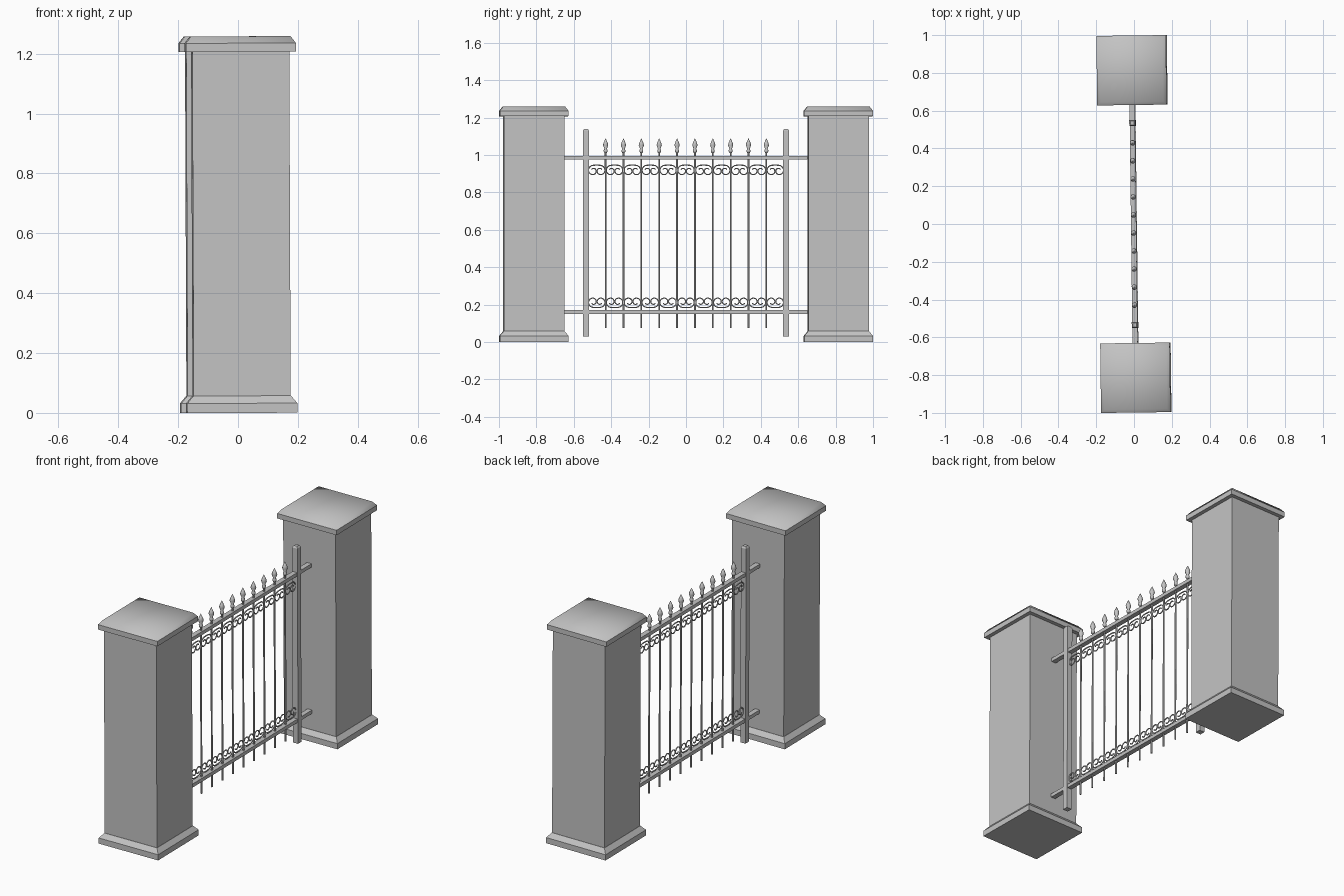
import bpy, bmesh, math
from mathutils import Matrix, Vector

cube = bpy.data.objects.get("Cube")
if cube:
    bpy.data.objects.remove(cube, do_unlink=True)

# One plain stone and iron grey
grey = bpy.data.materials.new("plain_grey")
grey.use_nodes = True
colour = (0.55, 0.55, 0.55, 1)
grey.diffuse_color = colour
grey.node_tree.nodes["Principled BSDF"].inputs["Base Color"].default_value = colour

# The whole fence stands very slightly turned and leaning
LEAN = (Matrix.Translation((0.002, 0, 0)) @ Matrix.Rotation(0.0125, 4, "Z")
        @ Matrix.Rotation(-0.004, 4, "Y"))


def finish(name, bm):
    bmesh.ops.recalc_face_normals(bm, faces=bm.faces)
    mesh = bpy.data.meshes.new(name)
    bm.to_mesh(mesh)
    bm.free()
    mesh.materials.append(grey)
    obj = bpy.data.objects.new(name, mesh)
    obj.matrix_world = LEAN
    bpy.context.collection.objects.link(obj)
    return obj


def loft(bm, profile, sides, y, smooth_above=None):
    """Stack rings of (half width, z); four sides make a square column."""
    grow = math.sqrt(2) if sides == 4 else 1
    rings = []
    for r, z in profile:
        ring = []
        for i in range(sides):
            a = math.tau * (i + 0.5) / sides
            ring.append(bm.verts.new((r * grow * math.cos(a), y + r * grow * math.sin(a), z)))
        rings.append(ring)
    faces = [bm.faces.new(rings[0]), bm.faces.new(rings[-1])]
    for low, high in zip(rings, rings[1:]):
        for i in range(sides):
            j = (i + 1) % sides
            faces.append(bm.faces.new((low[i], low[j], high[j], high[i])))
    if smooth_above is not None:
        for f in faces:
            f.smooth = f.calc_center_median().z > smooth_above


def box(bm, centre, size):
    bmesh.ops.create_cube(bm, size=1,
                          matrix=Matrix.Translation(centre) @ Matrix.Diagonal((*size, 1)))


# Pillars with plinth and chamfered cap, and the end posts beside them
for side, label in ((-1, "front"), (1, "back")):
    parts = {
        "plinth": [(0.184, 0), (0.184, 0.032), (0.163, 0.057)],
        "shaft": [(0.162, 0.05), (0.162, 1.21)],
        "cap": [(0.184, 1.207), (0.184, 1.235), (0.166, 1.258)],
    }
    for part, profile in parts.items():
        bm = bmesh.new()
        loft(bm, profile, 4, side * 0.814, 1.24 if part == "cap" else None)
        finish(f"{label}_pillar_{part}", bm)
    bm = bmesh.new()
    loft(bm, [(0.016, 0.03), (0.016, 1.13), (0.01, 1.14)], 4, side * 0.535)
    finish(f"{label}_post", bm)

# Rails
for label, z in (("lower", 0.16), ("upper", 0.985)):
    bm = bmesh.new()
    box(bm, (0, 0, z), (0.028, 1.3, 0.02))
    finish(f"{label}_rail", bm)

# Pickets with spear finials
PITCH = 0.0955
rods, spears = bmesh.new(), bmesh.new()
for i in range(10):
    y = (i - 4.5) * PITCH
    loft(rods, [(0.005, 0.075), (0.005, 1.03)], 8, y)
    loft(spears, [(0.006, 1.01), (0.011, 1.018), (0.011, 1.026), (0.007, 1.032),
                  (0.015, 1.052), (0.012, 1.064), (0.001, 1.088)], 8, y, 0)
finish("pickets", rods)
finish("spear_finials", spears)


def scroll_points():
    """Right half of an arch ending in a spiral, then mirrored."""
    half = [Vector((0, 0, 0.03))]
    steps = 22
    for i in range(steps + 1):
        t = i / steps
        a = math.pi / 2 - t * 1.15 * math.tau
        r = 0.029 - 0.019 * t
        half.append(Vector((0, 0.019 + r * math.cos(a), r * math.sin(a))))
    return [Vector((0, -p.y, p.z)) for p in reversed(half[1:])] + half


# Rows of scrolls under the upper rail and over the lower rail
for label, z, flip in (("upper", 0.916, 1), ("lower", 0.214, -1)):
    curve = bpy.data.curves.new(f"{label}_scrolls", "CURVE")
    curve.dimensions = "3D"
    curve.bevel_depth = 0.0035
    curve.bevel_resolution = 1
    curve.use_fill_caps = True
    for i in range(11):
        pts = scroll_points()
        spline = curve.splines.new("POLY")
        spline.points.add(len(pts) - 1)
        for sp, p in zip(spline.points, pts):
            sp.co = (0, (i - 5) * PITCH + p.y, z + flip * p.z, 1)
    curve.materials.append(grey)
    obj = bpy.data.objects.new(f"{label}_scrolls", curve)
    obj.matrix_world = LEAN
    bpy.context.collection.objects.link(obj)
    bpy.ops.object.select_all(action="DESELECT")
    obj.select_set(True)
    bpy.context.view_layer.objects.active = obj
    bpy.ops.object.convert(target="MESH")
    bpy.ops.object.shade_smooth_by_angle(angle=math.radians(50))
